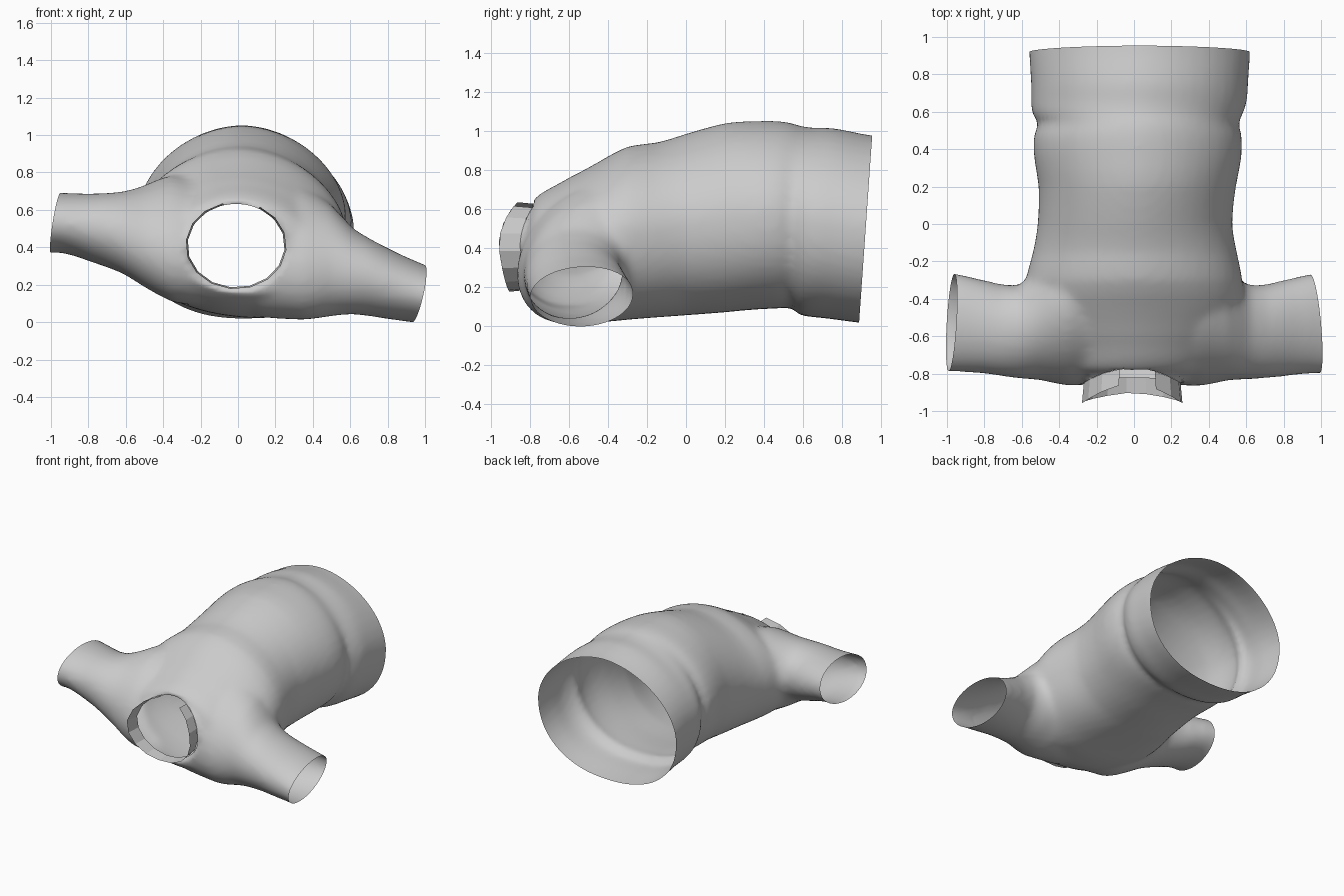
import bpy, bmesh, math
from mathutils import Vector

if "Cube" in bpy.data.objects:
    bpy.data.objects.remove(bpy.data.objects["Cube"])

TAU = 2 * math.pi


def refine(sections):
    """Add Catmull-Rom midpoints so the profile runs smoothly."""
    out = []
    for i in range(len(sections) - 1):
        a, b = sections[i], sections[i + 1]
        p, q = sections[max(i - 1, 0)], sections[min(i + 2, len(sections) - 1)]
        mid = tuple((9 * (u + v) - s - t) / 16 for s, u, v, t in zip(p, a, b, q))
        mid = ((a[0] + b[0]) / 2,) + mid[1:]
        out += [a, mid]
    return out + [sections[-1]]


def loft(bm, sections, axis, n=48):
    """Closed tube through ovals given as (pos, a_min, a_max, z_min, z_max)."""
    rings = []
    for p, a0, a1, z0, z1 in refine(sections):
        ring = []
        for i in range(n):
            t = TAU * i / n
            c, s = math.cos(t), math.sin(t)
            if axis == 'Y':   # narrower on top, fuller underneath
                e = 2 / (1.85 if s > 0 else 2.25)
                c = math.copysign(abs(c) ** e, c)
                s = math.copysign(abs(s) ** e, s)
            a = (a0 + a1) / 2 + (a1 - a0) / 2 * c
            z = (z0 + z1) / 2 + (z1 - z0) / 2 * s
            if axis == 'Y':   # underside tilts at the chest
                if s < 0:
                    z += 0.1 * a * s * min(1, max(0, -p / 0.45))
                co = (a, p, z)
            else:             # shoulders lean back near the neck
                lean = 0.3 * min(1, max(0, (0.7 - abs(p)) / 0.3))
                co = (p, a + lean * (z - (z0 + z1) / 2), z)
            ring.append(bm.verts.new(co))
        rings.append(ring)
    faces = [bm.faces.new((r[i], r[(i + 1) % n], s[(i + 1) % n], s[i]))
             for r, s in zip(rings, rings[1:]) for i in range(n)]
    faces += [bm.faces.new(rings[0]), bm.faces.new(rings[-1])]
    bmesh.ops.recalc_face_normals(bm, faces=faces)


def add_object(name, bm):
    me = bpy.data.meshes.new(name)
    bm.to_mesh(me)
    bm.free()
    ob = bpy.data.objects.new(name, me)
    bpy.context.collection.objects.link(ob)
    return ob


# Neck opening: ellipse in x-z with a curved depth
def neck_point(t, scale=1.0, out=0.0):
    s = math.sin(t)
    y = -0.85 + 0.08 * max(0, s) ** 2 + 0.03 * max(0, -s)
    return Vector((-0.01 + 0.26 * scale * math.cos(t), y - out,
                   0.41 + 0.225 * scale * s))


# Torso and sleeves as overlapping solids
bm = bmesh.new()
loft(bm, [
    (1.05, -.56, .62, .015, .97), (.90, -.56, .62, .02, .99),
    (.75, -.55, .61, .04, 1.02), (.66, -.55, .605, .05, 1.02),
    (.58, -.545, .58, .06, 1.03), (.545, -.505, .555, .10, 1.045),
    (.48, -.535, .575, .095, 1.055), (.36, -.535, .575, .09, 1.055),
    (.20, -.51, .545, .075, 1.045), (.0, -.515, .525, .06, .99),
    (-.15, -.54, .55, .05, .945), (-.30, -.58, .58, .04, .925),
    (-.45, -.58, .58, .03, .845), (-.60, -.52, .52, .04, .765),
    (-.70, -.46, .46, .07, .71), (-.78, -.42, .40, .11, .655),
    (-.85, -.31, .30, .16, .52)], 'Y')
loft(bm, [
    (-1.10, -.79, -.25, .365, .70), (-.95, -.79, -.265, .375, .695),
    (-.80, -.80, -.30, .33, .69), (-.62, -.825, -.33, .265, .70),
    (-.50, -.83, -.25, .19, .735), (-.35, -.85, -.15, .11, .79),
    (-.10, -.84, -.10, .08, .74)], 'X')
loft(bm, [
    (1.10, -.80, -.25, -.02, .275), (.95, -.80, -.265, .0, .33),
    (.80, -.815, -.30, .02, .40), (.62, -.83, -.33, .045, .50),
    (.50, -.83, -.25, .035, .63), (.35, -.85, -.15, .015, .73),
    (.10, -.84, -.10, .03, .74)], 'X')
shirt = add_object("shirt_body", bm)

# Fuse into one skin and relax the joins
m = shirt.modifiers.new("fuse", 'REMESH')
m.mode = 'VOXEL'
m.voxel_size = 0.022
m = shirt.modifiers.new("relax", 'SMOOTH')
m.factor = 0.5
m.iterations = 10
deps = bpy.context.evaluated_depsgraph_get()
skin = bpy.data.meshes.new_from_object(shirt.evaluated_get(deps))
shirt.modifiers.clear()
shirt.data = skin

# Open the hem and cuffs with tilted planes
bm = bmesh.new()
bm.from_mesh(skin)
for co, no in (((0, .92, .5), (0, 1, -.07)),
               ((-.975, -.52, .535), (-1, .06, .16)),
               ((.965, -.52, .155), (1, .10, -.22))):
    bmesh.ops.bisect_plane(bm, geom=bm.verts[:] + bm.edges[:] + bm.faces[:],
                           plane_co=co, plane_no=no, clear_outer=True)


# Open the neck and snap its rim to the clean ellipse
def inside(c):
    return ((c.x + .01) / .26) ** 2 + ((c.z - .41) / .225) ** 2 < 1 and c.y < -.5


bmesh.ops.delete(bm, geom=[f for f in bm.faces if inside(f.calc_center_median())],
                 context='FACES')
for v in bm.verts:
    if v.is_boundary and v.co.y < -.6 and abs(v.co.x) < .4:
        v.co = neck_point(math.atan2((v.co.z - .41) / .225, (v.co.x + .01) / .26))
low = min(v.co.z for v in bm.verts)
for v in bm.verts:
    v.co.z -= low
for f in bm.faces:
    f.smooth = True
bm.to_mesh(skin)
bm.free()

# Collar band: faceted strip, open at the top
bm = bmesh.new()
start, end, n = math.radians(62), math.radians(-255), 14
rows = []
for i in range(n + 1):
    t = start + (end - start) * i / n
    rows.append((bm.verts.new(neck_point(t)),
                 bm.verts.new(neck_point(t, 1.04, .08 + .03 * abs(math.cos(t))))))
for a, b in zip(rows, rows[1:]):
    bm.faces.new((a[0], b[0], b[1], a[1]))
add_object("collar_band", bm)
